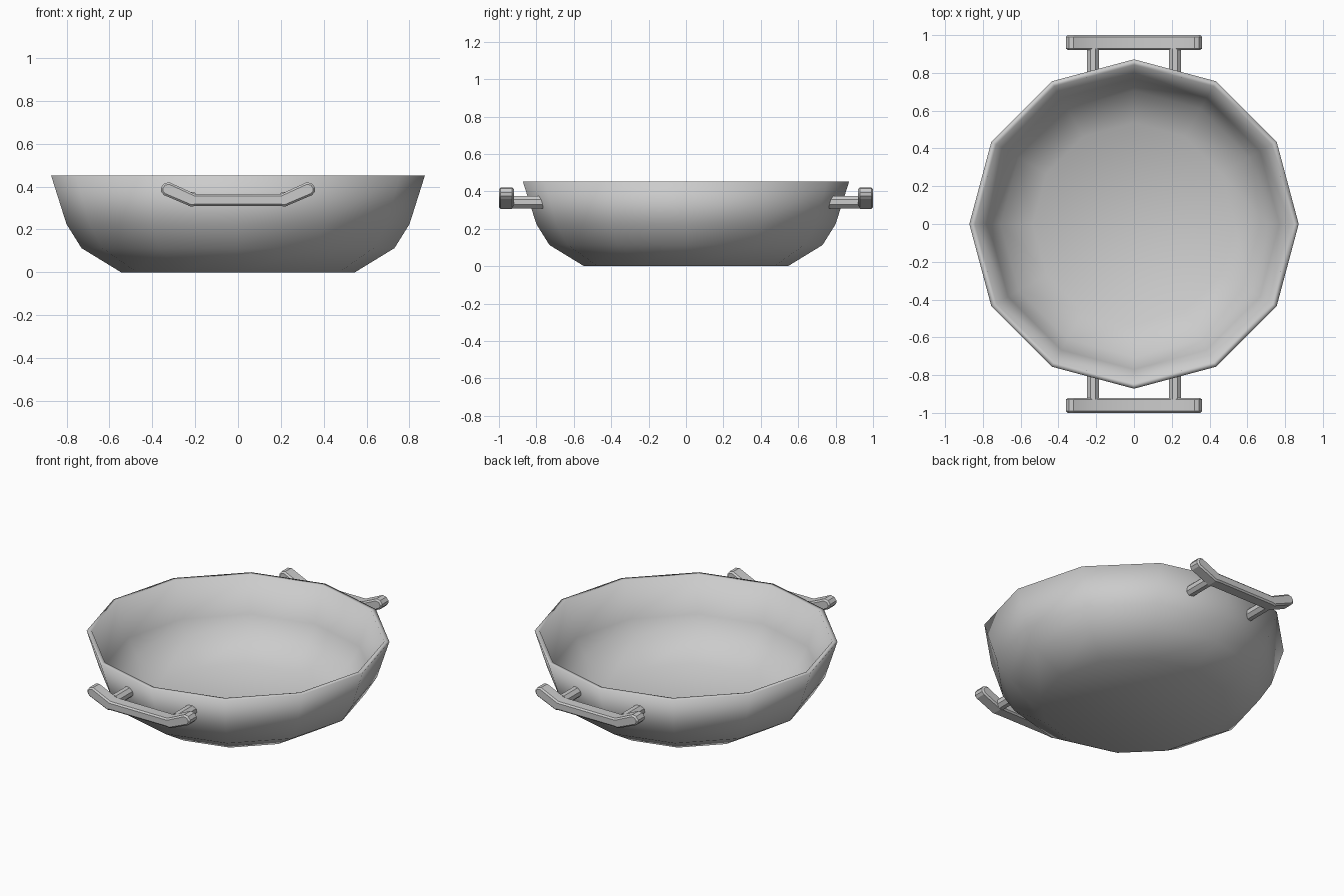
import bpy, bmesh, math

if "Cube" in bpy.data.objects:
    bpy.data.objects.remove(bpy.data.objects["Cube"])


def make_object(name, bm, smooth_angle):
    bmesh.ops.recalc_face_normals(bm, faces=bm.faces)
    mesh = bpy.data.meshes.new(name)
    bm.to_mesh(mesh)
    bm.free()
    ob = bpy.data.objects.new(name, mesh)
    bpy.context.collection.objects.link(ob)
    bpy.ops.object.select_all(action='DESELECT')
    ob.select_set(True)
    bpy.context.view_layer.objects.active = ob
    if smooth_angle is None:
        bpy.ops.object.shade_smooth()
    else:
        bpy.ops.object.shade_smooth_by_angle(angle=math.radians(smooth_angle))
    return ob


# Bowl: twelve-sided revolved wall, outside bottom -> rim -> inside bottom
SIDES = 12
profile = [(0.545, 0), (0.73, 0.113), (0.80, 0.225), (0.872, 0.452),
           (0.842, 0.452), (0.77, 0.235), (0.705, 0.135), (0.535, 0.03)]
bm = bmesh.new()
rings = [[bm.verts.new((r * math.cos(math.tau * i / SIDES),
                        r * math.sin(math.tau * i / SIDES), z))
          for i in range(SIDES)] for r, z in profile]
for a, b in zip(rings, rings[1:]):
    for i in range(SIDES):
        j = (i + 1) % SIDES
        bm.faces.new((a[i], a[j], b[j], b[i]))
bm.faces.new(rings[0])
bm.faces.new(rings[-1])
make_object("bowl", bm, None)

# Right half of the grip outline in x, z
half = [(0.19, 0.31), (0.22, 0.307), (0.345, 0.36), (0.358, 0.375),
        (0.36, 0.395), (0.345, 0.415), (0.32, 0.42), (0.20, 0.365)]
outline = half + [(-x, z) for x, z in reversed(half)]


def add_handle(name, side):
    # Grip bar: extruded outline with softened front and back edges
    bm = bmesh.new()
    face = bm.faces.new([bm.verts.new((x, side * 0.92, z)) for x, z in outline])
    ext = bmesh.ops.extrude_face_region(bm, geom=[face], use_keep_orig=True)
    verts = [g for g in ext["geom"] if isinstance(g, bmesh.types.BMVert)]
    bmesh.ops.translate(bm, verts=verts, vec=(0, side * 0.08, 0))
    bmesh.ops.recalc_face_normals(bm, faces=bm.faces)
    rims = [e for e in bm.edges if abs(e.verts[0].co.y - e.verts[1].co.y) < 1e-5]
    bmesh.ops.bevel(bm, geom=rims, offset=0.009, segments=1, affect='EDGES')
    make_object(name + "_grip", bm, 25)

    # Two octagonal posts joining the grip to the bowl wall
    for label, x in (("left", -0.217), ("right", 0.217)):
        bm = bmesh.new()
        ring = [bm.verts.new((x + 0.035 * math.cos(math.tau * (i + 0.5) / 8),
                              side * 0.765,
                              0.342 + 0.035 * math.sin(math.tau * (i + 0.5) / 8)))
                for i in range(8)]
        face = bm.faces.new(ring)
        ext = bmesh.ops.extrude_face_region(bm, geom=[face], use_keep_orig=True)
        verts = [g for g in ext["geom"] if isinstance(g, bmesh.types.BMVert)]
        bmesh.ops.translate(bm, verts=verts, vec=(0, side * 0.165, 0))
        make_object(f"{name}_{label}_post", bm, 30)


add_handle("front_handle", -1)
add_handle("back_handle", 1)
